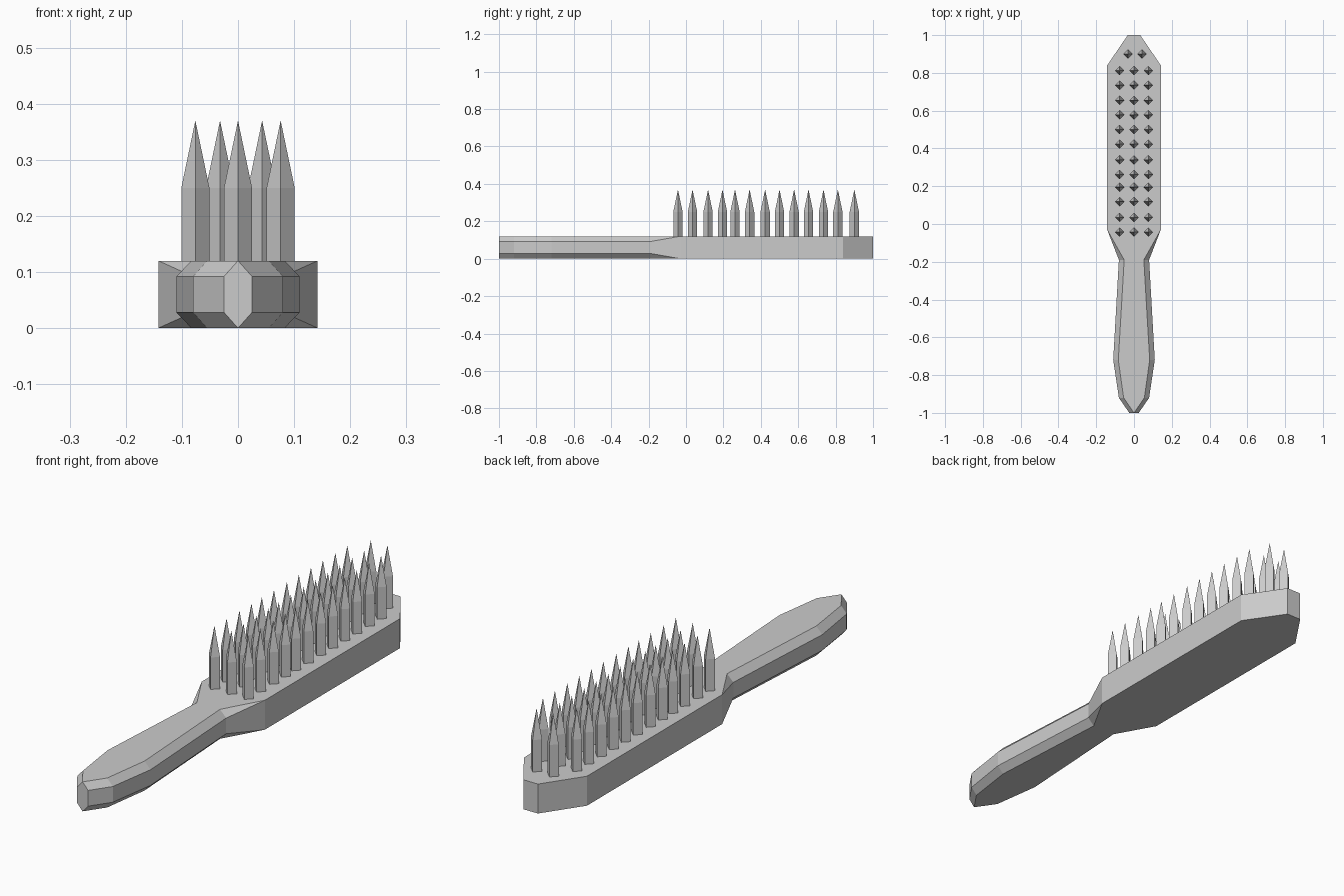
import bpy
import bmesh
from math import pi

cube = bpy.data.objects.get("Cube")
if cube:
    bpy.data.objects.remove(cube)

grey = bpy.data.materials.new("pale grey")
grey.use_nodes = True
colour = (0.6, 0.6, 0.6, 1)
grey.diffuse_color = colour
grey.node_tree.nodes["Principled BSDF"].inputs["Base Color"].default_value = colour


def finish(bm, name):
    """Clean the mesh and link it as a flat-shaded object."""
    bmesh.ops.remove_doubles(bm, verts=bm.verts, dist=0.0005)
    bmesh.ops.recalc_face_normals(bm, faces=bm.faces)
    mesh = bpy.data.meshes.new(name)
    bm.to_mesh(mesh)
    bm.free()
    mesh.materials.append(grey)
    obj = bpy.data.objects.new(name, mesh)
    bpy.context.collection.objects.link(obj)
    return obj


# Handle and head: one loft of chamfered sections along y
HEIGHT = 0.12
# y, half width of flat top, half width of side, chamfer height
sections = [
    (-1.0, 0, 0.025, 0.028),
    (-0.92, 0.055, 0.08, 0.028),
    (-0.72, 0.083, 0.11, 0.028),
    (-0.19, 0.052, 0.08, 0.028),
    (-0.03, 0.142, 0.142, 0),
    (0.84, 0.142, 0.142, 0),
    (1.0, 0.033, 0.033, 0),
]
bm = bmesh.new()
rings = []
for y, flat, side, chamfer in sections:
    half = [(flat, 0), (side, chamfer), (side, HEIGHT - chamfer), (flat, HEIGHT)]
    outline = half + [(-x, z) for x, z in reversed(half)]
    rings.append([bm.verts.new((x, y, z)) for x, z in outline])
for a, b in zip(rings, rings[1:]):
    for i in range(len(a)):
        j = (i + 1) % len(a)
        bm.faces.new((a[i], a[j], b[j], b[i]))
bm.faces.new(rings[0])
bm.faces.new(rings[-1])
finish(bm, "brush_body")

# Bristles: four-sided posts with long pointed tips
RADIUS, SHOULDER, TIP = 0.025, 0.25, 0.37
rows = [-0.043, 0.035, 0.118, 0.195, 0.262, 0.34,
        0.423, 0.5, 0.578, 0.655, 0.735, 0.812]
spots = [(x, y) for y in rows for x in (-0.076, 0, 0.076)]
spots += [(-0.032, 0.9), (0.043, 0.9)]
bm = bmesh.new()
for x, y in spots:
    corners = [(x + RADIUS, y), (x, y + RADIUS), (x - RADIUS, y), (x, y - RADIUS)]
    low = [bm.verts.new((*c, HEIGHT)) for c in corners]
    high = [bm.verts.new((*c, SHOULDER)) for c in corners]
    point = bm.verts.new((x, y, TIP))
    for i in range(4):
        j = (i + 1) % 4
        bm.faces.new((low[i], low[j], high[j], high[i]))
        bm.faces.new((high[i], high[j], point))
finish(bm, "bristles")
